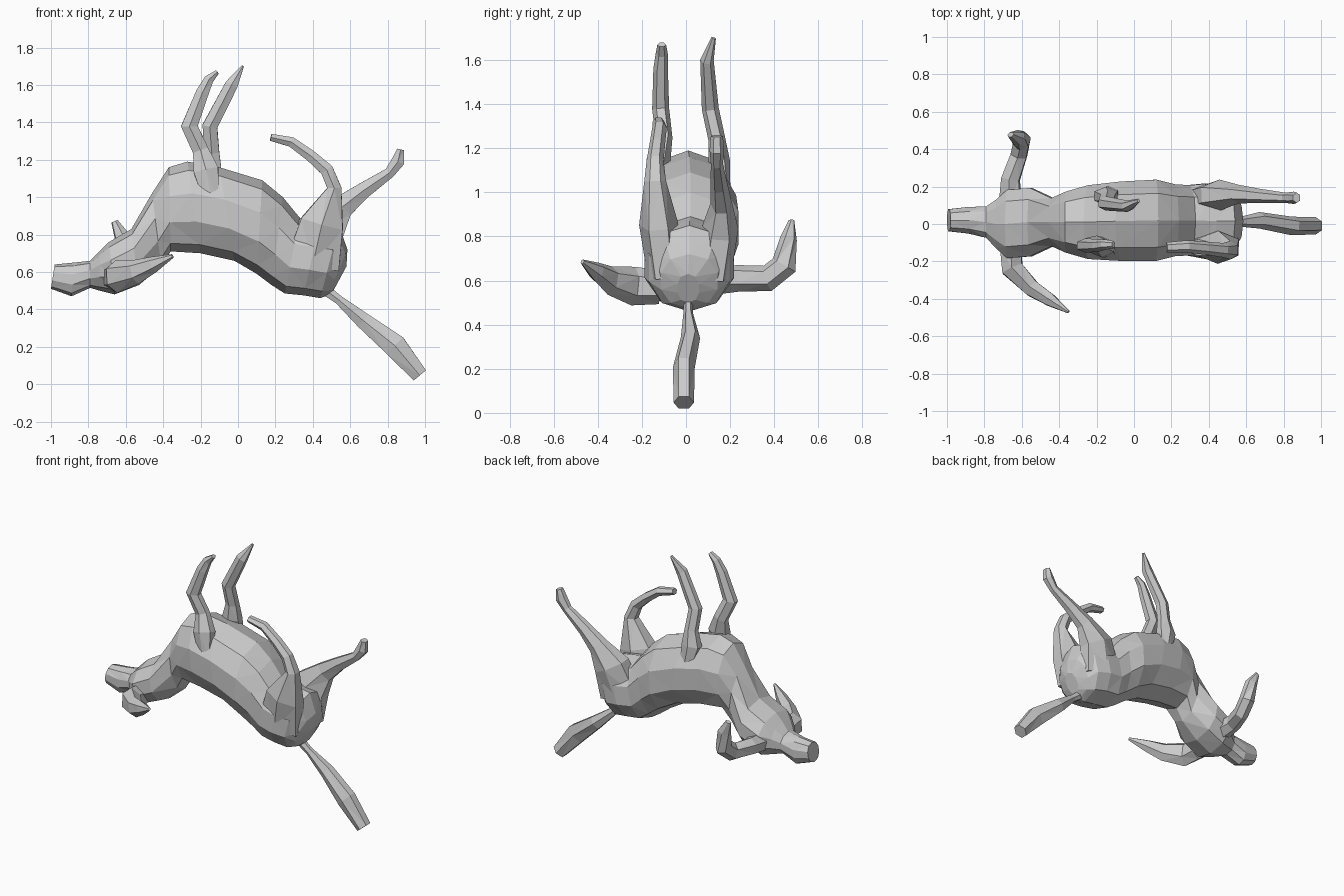
import bpy, bmesh, math
from mathutils import Vector


def loft(name, rings):
    """Skin a list of equal-sided rings into a closed, triangulated flat mesh."""
    bm = bmesh.new()
    vs = [[bm.verts.new(p) for p in r] for r in rings]
    n = len(vs[0])
    for a, b in zip(vs, vs[1:]):
        for i in range(n):
            j = (i + 1) % n
            bm.faces.new((a[i], a[j], b[j], b[i]))
    bm.faces.new(vs[0])
    bm.faces.new(vs[-1])
    bmesh.ops.recalc_face_normals(bm, faces=bm.faces)
    bmesh.ops.triangulate(bm, faces=bm.faces)
    me = bpy.data.meshes.new(name)
    bm.to_mesh(me)
    bm.free()
    ob = bpy.data.objects.new(name, me)
    bpy.context.collection.objects.link(ob)
    return ob


def limb(name, path, ref, sides=6):
    """Tube along (x, y, z, a, b): b is half-size along ref, a is across it."""
    ref = Vector(ref)
    pts = [Vector(p[:3]) for p in path]
    rings = []
    for k, (p, c) in enumerate(zip(path, pts)):
        t = Vector((0, 0, 0))
        if k > 0:
            t += (c - pts[k - 1]).normalized()
        if k < len(pts) - 1:
            t += (pts[k + 1] - c).normalized()
        t.normalize()
        u = (ref - t * ref.dot(t)).normalized()
        v = t.cross(u)
        angs = [2 * math.pi * (i + 0.5) / sides + math.pi / 2 for i in range(sides)]
        rings.append([c + u * p[4] * 1.1 * math.cos(q) + v * p[3] * 1.1 * math.sin(q)
                      for q in angs])
    return loft(name, rings)


# Head, neck and torso: belly point, back point, half width, centre y
sections = [
    (-0.98, 0.64, -1.00, 0.51, 0.060, 0.02),
    (-0.88, 0.65, -0.89, 0.47, 0.072, 0.02),
    (-0.79, 0.66, -0.79, 0.515, 0.085, 0.01),
    (-0.74, 0.71, -0.74, 0.50, 0.13, 0.0),
    (-0.69, 0.76, -0.66, 0.48, 0.185, 0.0),
    (-0.57, 0.83, -0.53, 0.53, 0.185, 0.01),
    (-0.46, 1.02, -0.41, 0.63, 0.13, 0.01),
    (-0.37, 1.16, -0.36, 0.71, 0.165, 0.01),
    (-0.27, 1.19, -0.20, 0.70, 0.20, 0.01),
    (-0.10, 1.16, -0.02, 0.66, 0.215, 0.015),
    (0.13, 1.09, 0.10, 0.59, 0.22, 0.02),
    (0.24, 1.00, 0.18, 0.53, 0.195, 0.02),
    (0.33, 0.89, 0.25, 0.485, 0.19, 0.02),
    (0.44, 0.87, 0.35, 0.475, 0.205, 0.015),
    (0.54, 0.85, 0.44, 0.46, 0.185, 0.015),
    (0.585, 0.72, 0.48, 0.475, 0.13, 0.015),
    (0.58, 0.63, 0.51, 0.50, 0.05, 0.01),
]
rings = []
for tx, tz, bx, bz, w, cy in sections:
    ring = []
    for i in range(10):
        q = 2 * math.pi * i / 10
        c, s = math.cos(q), math.sin(q)
        f = 0.5 + 0.5 * c
        side = math.copysign(abs(s) ** 0.85, s) * 1.03
        ring.append((bx + (tx - bx) * f, cy + w * side, bz + (tz - bz) * f))
    rings.append(ring)
loft("body_and_head", rings)

# Front legs
Y = (0, 1, 0)
limb("front_leg_near", [
    (-0.14, -0.16, 0.98, .04, .02), (-0.17, -0.125, 1.14, .07, .05),
    (-0.20, -0.10, 1.25, .045, .035), (-0.26, -0.115, 1.38, .047, .035),
    (-0.19, -0.115, 1.56, .036, .03), (-0.155, -0.11, 1.63, .027, .025),
    (-0.11, -0.11, 1.67, .012, .018)], Y)
limb("front_leg_far", [
    (-0.12, 0.18, 0.98, .04, .02), (-0.15, 0.15, 1.14, .065, .045),
    (-0.14, 0.14, 1.24, .042, .035), (-0.15, 0.11, 1.38, .042, .035),
    (-0.035, 0.095, 1.60, .036, .028), (0.025, 0.125, 1.70, .007, .01)], Y)

# Hind legs, each with a broad thigh
limb("hind_leg_near", [
    (0.40, -0.10, 0.64, .15, .07), (0.45, -0.125, 0.86, .12, .08),
    (0.515, -0.14, 1.05, .04, .045), (0.475, -0.14, 1.145, .037, .035),
    (0.39, -0.13, 1.22, .032, .032), (0.285, -0.12, 1.295, .028, .03),
    (0.175, -0.125, 1.32, .02, .025)], Y)
limb("hind_leg_far", [
    (0.40, 0.13, 0.64, .15, .07), (0.46, 0.155, 0.84, .12, .075),
    (0.56, 0.16, 0.95, .065, .045), (0.67, 0.15, 1.035, .045, .035),
    (0.81, 0.14, 1.13, .03, .025), (0.855, 0.14, 1.19, .037, .03),
    (0.87, 0.14, 1.255, .02, .025)], Y)

# Ears
Z = (0, 0, 1)
limb("ear_far", [
    (-0.66, 0.12, 0.60, .06, .06), (-0.66, 0.24, 0.61, .05, .055),
    (-0.615, 0.37, 0.61, .045, .055), (-0.60, 0.445, 0.67, .045, .055),
    (-0.62, 0.465, 0.79, .04, .035), (-0.66, 0.478, 0.87, .018, .012)], (-0.2, -0.5, 1))
limb("ear_near", [
    (-0.66, -0.12, 0.57, .06, .07), (-0.65, -0.24, 0.575, .06, .08),
    (-0.545, -0.345, 0.60, .045, .06), (-0.45, -0.405, 0.64, .035, .04),
    (-0.35, -0.47, 0.685, .008, .01)], Z)

# Tail
limb("tail", [
    (0.46, 0.01, 0.51, .03, .02), (0.54, 0.01, 0.45, .025, .02),
    (0.67, 0.02, 0.34, .045, .04), (0.84, -0.01, 0.205, .065, .045),
    (0.972, -0.01, 0.047, .045, .042)], Y)
